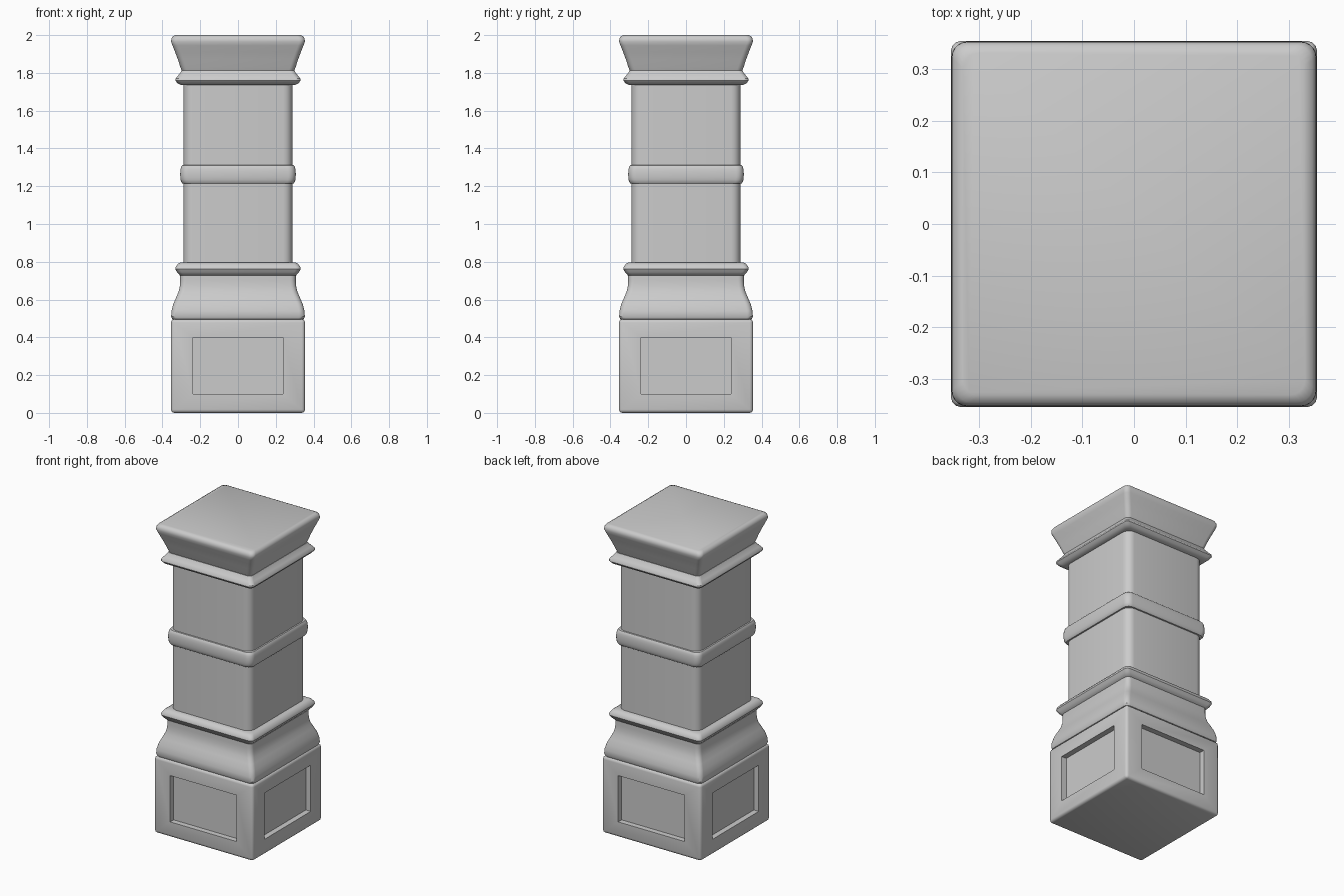
import bpy, bmesh, math
from mathutils import Matrix

if "Cube" in bpy.data.objects:
    bpy.data.objects.remove(bpy.data.objects["Cube"])


def finish(name, bm, angle=35):
    bmesh.ops.recalc_face_normals(bm, faces=bm.faces)
    me = bpy.data.meshes.new(name)
    bm.to_mesh(me)
    bm.free()
    ob = bpy.data.objects.new(name, me)
    bpy.context.collection.objects.link(ob)
    bpy.ops.object.select_all(action='DESELECT')
    ob.select_set(True)
    bpy.context.view_layer.objects.active = ob
    bpy.ops.object.shade_smooth_by_angle(angle=math.radians(angle))
    return ob


def rounded_square(half, r, steps=5):
    pts = []
    for k in range(4):
        mid = math.pi / 4 + k * math.pi / 2
        cx = math.copysign(half - r, math.cos(mid))
        cy = math.copysign(half - r, math.sin(mid))
        for i in range(steps + 1):
            a = k * math.pi / 2 + i / steps * math.pi / 2
            pts.append((cx + r * math.cos(a), cy + r * math.sin(a)))
    return pts


def loft(name, profile, radius):
    """Sweep a (half width, z) profile around a rounded square."""
    bm = bmesh.new()
    rings = [[bm.verts.new((x, y, z)) for x, y in rounded_square(h, radius)]
             for h, z in profile]
    n = len(rings[0])
    for lo, hi in zip(rings, rings[1:]):
        for i in range(n):
            j = (i + 1) % n
            bm.faces.new((lo[i], lo[j], hi[j], hi[i]))
    bm.faces.new(rings[0][::-1])
    bm.faces.new(rings[-1])
    return finish(name, bm)


# Pedestal block with a recessed panel on each side
bm = bmesh.new()
bmesh.ops.create_cube(bm, size=1, matrix=Matrix.Translation((0, 0, 0.248))
                      @ Matrix.Diagonal((0.71, 0.71, 0.496, 1)))
bmesh.ops.bevel(bm, geom=bm.edges[:], offset=0.018, segments=3,
                profile=0.5, affect='EDGES')
bm.normal_update()
sides = [f for f in bm.faces if f.calc_area() > 0.1 and abs(f.normal.z) < 0.1]
bmesh.ops.inset_individual(bm, faces=sides, thickness=0.08)
for f in sides:
    along = 1 if abs(f.normal.x) > 0.5 else 0
    for v in f.verts:
        v.co[along] = math.copysign(0.238, v.co[along])
        v.co.z = 0.1 if v.co.z < 0.25 else 0.4
bmesh.ops.inset_individual(bm, faces=sides, thickness=0.0005, depth=-0.035)
finish("pedestal", bm)

# Curved base moulding
loft("base_moulding", [(0.335, 0.49), (0.348, 0.497), (0.354, 0.51), (0.352, 0.54),
                       (0.343, 0.575), (0.328, 0.61), (0.315, 0.64), (0.308, 0.67),
                       (0.306, 0.70), (0.306, 0.74)], 0.03)

# Shaft
loft("shaft", [(0.288, 0.70), (0.288, 1.84)], 0.05)

# Pointed collars below and above the shaft
loft("lower_collar", [(0.295, 0.725), (0.308, 0.728), (0.323, 0.745), (0.332, 0.762),
                      (0.330, 0.773), (0.318, 0.789), (0.305, 0.796), (0.285, 0.797)], 0.025)
loft("upper_collar", [(0.285, 1.735), (0.303, 1.736), (0.320, 1.745), (0.332, 1.760),
                      (0.331, 1.769), (0.318, 1.785), (0.306, 1.80), (0.300, 1.812),
                      (0.285, 1.813)], 0.025)

# Rounded middle band
band = [(0.283 + 0.023 * max(0, math.cos(a)) ** 0.5, 1.263 + 0.05 * math.sin(a))
        for a in [math.radians(-90 + 18 * i) for i in range(11)]]
loft("middle_band", band, 0.04)

# Flared capital
loft("capital", [(0.285, 1.808), (0.297, 1.81), (0.305, 1.83), (0.318, 1.87),
                 (0.333, 1.91), (0.347, 1.945), (0.354, 1.965), (0.353, 1.98),
                 (0.346, 1.993), (0.332, 2.0)], 0.03)
